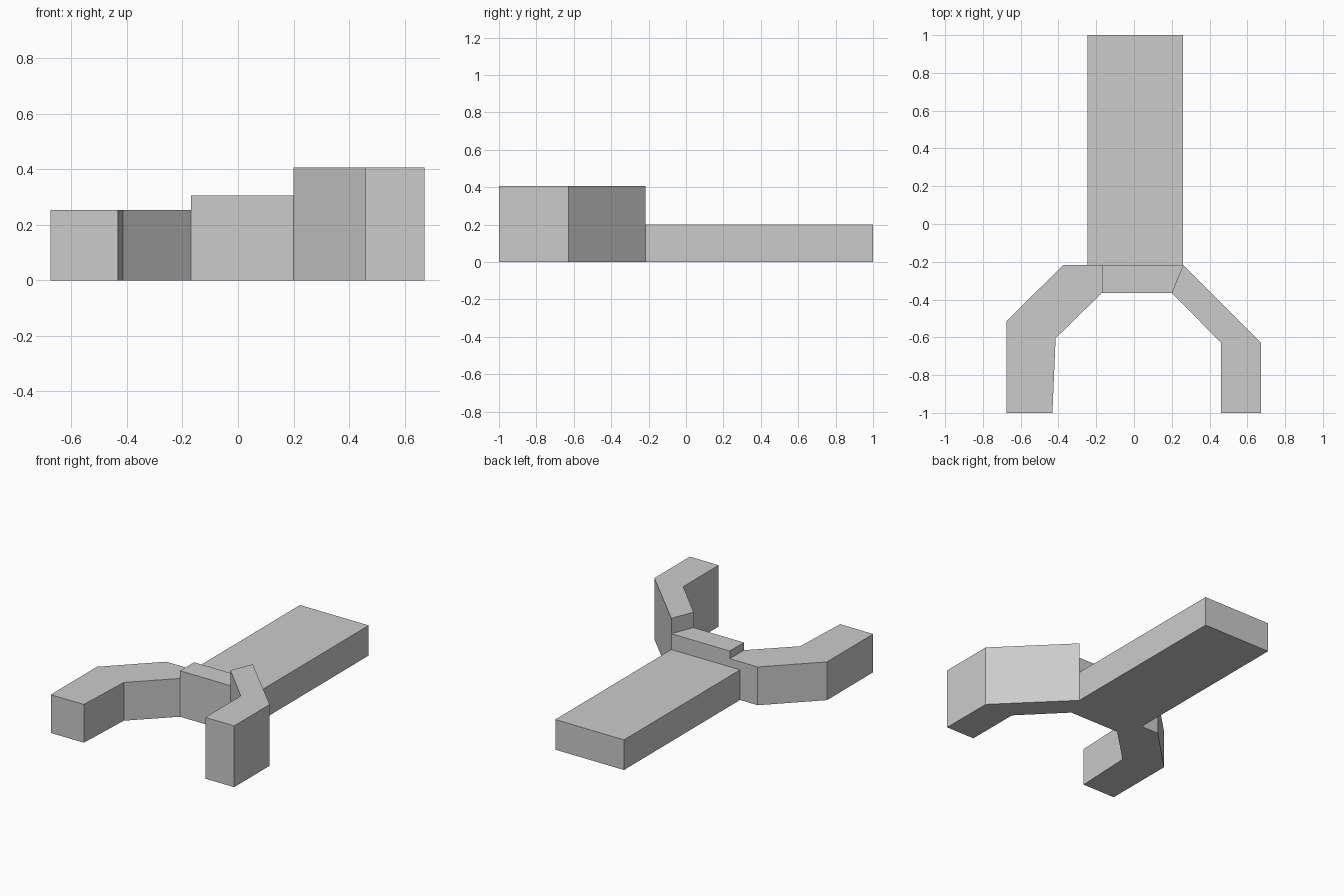
import bpy
import bmesh

cube = bpy.data.objects.get("Cube")
if cube:
    bpy.data.objects.remove(cube, do_unlink=True)

grey = bpy.data.materials.new("light_grey")
grey.use_nodes = True
grey.diffuse_color = (0.6, 0.6, 0.6, 1)
grey.node_tree.nodes["Principled BSDF"].inputs["Base Color"].default_value = (0.6, 0.6, 0.6, 1)


def prism(name, outline, height):
    """Extrude a plan outline upward from the ground."""
    bm = bmesh.new()
    base = bm.faces.new([bm.verts.new((x, y, 0)) for x, y in outline])
    top = bmesh.ops.extrude_face_region(bm, geom=[base])["geom"]
    verts = [v for v in top if isinstance(v, bmesh.types.BMVert)]
    bmesh.ops.translate(bm, verts=verts, vec=(0, 0, height))
    bmesh.ops.recalc_face_normals(bm, faces=bm.faces)
    mesh = bpy.data.meshes.new(name)
    bm.to_mesh(mesh)
    bm.free()
    mesh.materials.append(grey)
    obj = bpy.data.objects.new(name, mesh)
    bpy.context.collection.objects.link(obj)
    return obj


BACK, FRONT = -0.217, -0.365  # depth of the crossing block

# Long low main wing
prism("main_wing", [(-0.245, BACK), (0.26, BACK), (0.26, 1), (-0.245, 1)], 0.2)

# Block joining the wing and both arms
prism("centre_block", [(-0.17, FRONT), (0.2, FRONT), (0.26, BACK), (-0.17, BACK)], 0.305)

# Wide low arm
prism("right_arm", [(-0.17, BACK), (-0.375, BACK), (-0.675, -0.515), (-0.675, -1),
                    (-0.432, -1), (-0.415, -0.605), (-0.17, FRONT)], 0.254)

# Narrow tall arm
prism("left_arm", [(0.2, FRONT), (0.46, -0.628), (0.46, -1), (0.672, -1),
                   (0.672, -0.628), (0.26, BACK)], 0.407)
